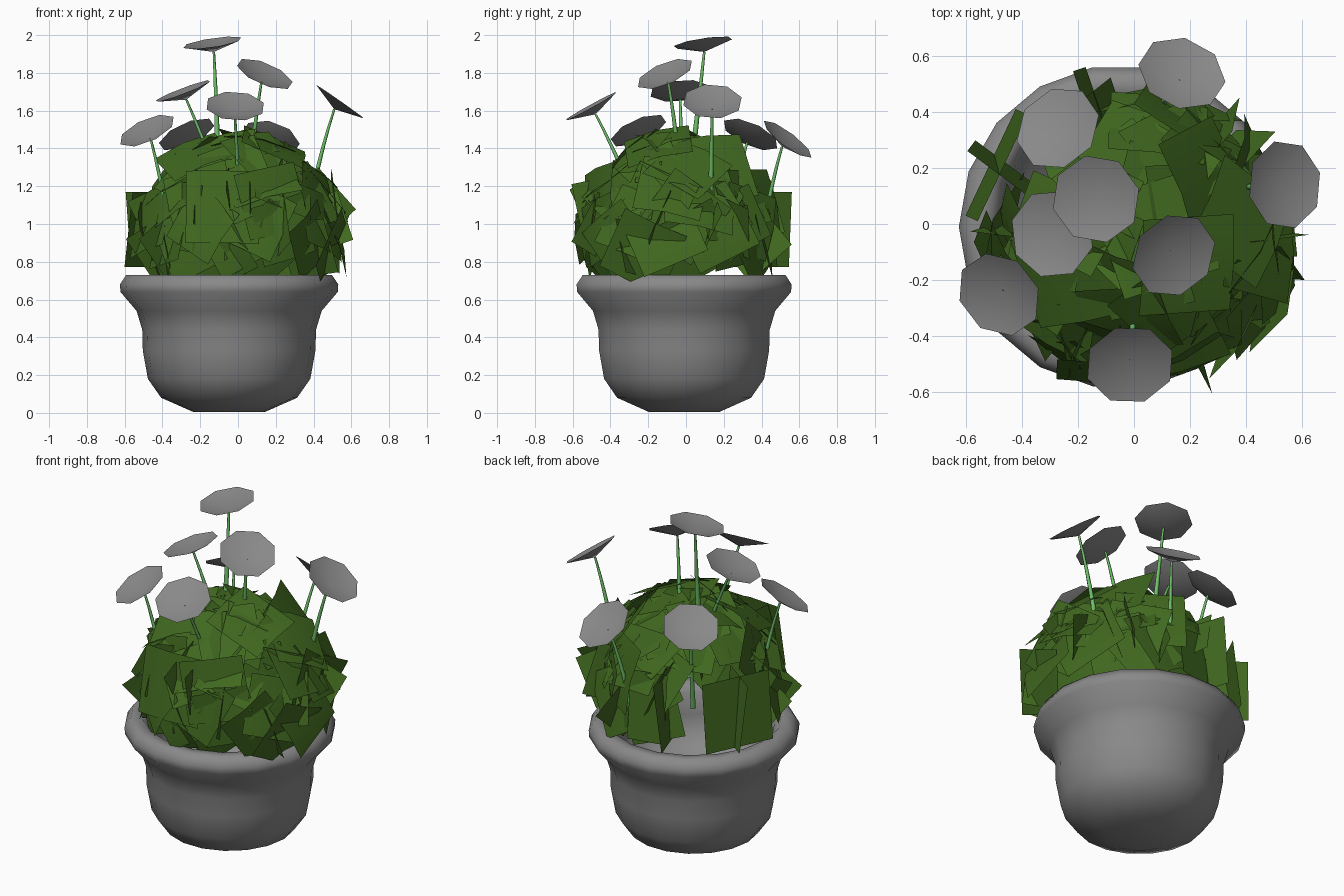
import bpy, bmesh, math, random
from mathutils import Vector, Matrix

random.seed(5)
cube = bpy.data.objects.get("Cube")
if cube:
    bpy.data.objects.remove(cube, do_unlink=True)


def material(name, rgb):
    m = bpy.data.materials.new(name)
    m.use_nodes = True
    m.diffuse_color = (*rgb, 1)
    m.node_tree.nodes["Principled BSDF"].inputs["Base Color"].default_value = (*rgb, 1)
    return m


grey = material("plain grey", (0.25, 0.25, 0.25))
leaf_green = material("leaf green", (0.052, 0.14, 0.014))
stem_green = material("stem green", (0.16, 0.52, 0.14))


def make_object(name, bm, mat, smooth=True):
    mesh = bpy.data.meshes.new(name)
    bm.to_mesh(mesh)
    bm.free()
    mesh.materials.append(mat)
    for p in mesh.polygons:
        p.use_smooth = smooth
    ob = bpy.data.objects.new(name, mesh)
    bpy.context.collection.objects.link(ob)
    return ob


# Pot: lathed profile with a rolled rim and hollow inside
profile = [(0, 0.005), (0.19, 0.005), (0.36, 0.08), (0.43, 0.18), (0.457, 0.33),
           (0.46, 0.44), (0.49, 0.54), (0.575, 0.64), (0.578, 0.68), (0.545, 0.73),
           (0.48, 0.73), (0.44, 0.68), (0.42, 0.56), (0.40, 0.40), (0, 0.38)]
bm = bmesh.new()
verts = [bm.verts.new((r, 0, z)) for r, z in profile]
edges = [bm.edges.new(pair) for pair in zip(verts, verts[1:])]
bmesh.ops.spin(bm, geom=verts + edges, axis=(0, 0, 1), cent=(0, 0, 0),
               angle=math.tau, steps=18, use_duplicate=False)
bmesh.ops.remove_doubles(bm, verts=bm.verts, dist=0.0005)
bmesh.ops.recalc_face_normals(bm, faces=bm.faces)
pot = make_object("pot", bm, grey)
pot.location = (-0.047, -0.01, 0)


# Foliage: square leaf cards laid over a dome
def card(bm, centre, normal, roll, w, h, bend=0.0):
    rot = Vector(normal).to_track_quat('Z', 'Y').to_matrix() @ Matrix.Rotation(roll, 3, 'Z')
    rows = []
    for v in (-0.5, 0, 0.5):
        lift = bend * (1 - 4 * v * v)
        rows.append([bm.verts.new(Vector(centre) + rot @ Vector((u * w, v * h, lift)))
                     for u in (-0.5, 0.5)])
    for a, b in zip(rows, rows[1:]):
        bm.faces.new((a[0], a[1], b[1], b[0]))


dome_centre = Vector((0.02, -0.04, 0.94))
bm = bmesh.new()
count = 84
for i in range(count):
    up = 1 - 1.2 * (i + 0.5) / count
    ang = i * math.pi * (3 - math.sqrt(5))
    flat = math.sqrt(1 - up * up)
    d = Vector((flat * math.cos(ang), flat * math.sin(ang), up))
    # the back right side of the clump is sparse
    if d.x < -0.3 and d.y > 0.1 and up < 0.75:
        continue
    reach = random.uniform(0.43, 0.51) - 0.05 * max(d.y, 0)
    jitter = Vector([random.uniform(-0.27, 0.27) for _ in range(3)])
    size = random.uniform(0.31, 0.39)
    card(bm, dome_centre + d * reach, d + jitter, random.uniform(0, math.pi),
         size, size, 0.02)

# Leaf cards standing on edge between the others
for i in range(18):
    ang = i * 2.4
    d = Vector((math.cos(ang), math.sin(ang), random.uniform(-0.2, 0.5))).normalized()
    if d.x < -0.3 and d.y > 0.1:
        continue
    side = Vector((-math.sin(ang), math.cos(ang), random.uniform(-0.4, 0.4)))
    card(bm, dome_centre + d * 0.42, side, random.uniform(0, 3), 0.3, 0.3)

# Crossed upright cards at the sparse corner
for x, y, ang, length in ((-0.49, 0.21, 1.13, 0.42), (-0.46, 0.19, -0.64, 0.3),
                          (-0.15, 0.42, 1.9, 0.28), (-0.05, 0.44, 0.2, 0.22)):
    card(bm, (x, y, 0.97), (-math.sin(ang), math.cos(ang), 0.12), 0, length, 0.4)
make_object("foliage", bm, leaf_green)

# Flowers: eight-sided dishes, each on a bent tapering stem
flowers = [  # centre, tilt in x and y, foot of the stem
    ((0.17, 0.535, 1.445), (0.3, 0.75), (0.08, 0.40)),
    ((-0.27, 0.34, 1.47), (-0.45, 0.45), (-0.20, 0.22)),
    ((-0.135, 0.09, 1.955), (-0.15, -0.15), (-0.11, 0.04)),
    ((-0.29, -0.035, 1.70), (-0.38, -0.1), (-0.08, -0.02)),
    ((0.14, -0.11, 1.79), (0.42, -0.42), (0.06, -0.03)),
    ((0.535, 0.14, 1.645), (0.7, 0.03), (0.38, 0.13)),
    ((-0.48, -0.25, 1.49), (-0.45, -0.45), (-0.36, -0.18)),
    ((-0.015, -0.50, 1.62), (0.06, -0.55), (0.01, -0.25)),
]
for n, (centre, tilt, foot) in enumerate(flowers, 1):
    normal = Vector((*tilt, 1)).normalized()
    rot = normal.to_track_quat('Z', 'Y').to_matrix()
    bm = bmesh.new()
    apex = Vector(centre) - normal * 0.045
    hub = bm.verts.new(apex)
    rim = [bm.verts.new(Vector(centre) + rot @ Vector((
        0.16 * math.cos((k + 0.3) * math.tau / 8),
        0.16 * math.sin((k + 0.3) * math.tau / 8), 0.005))) for k in range(8)]
    for a, b in zip(rim, rim[1:] + rim[:1]):
        bm.faces.new((hub, a, b))
    make_object(f"flower_{n}", bm, grey)

    base = Vector((*foot, centre[2] - 0.55))
    bend = apex.lerp(base, 0.5) + Vector((0, 0, 0.02)) - Vector((*tilt, 0)) * 0.02
    bm = bmesh.new()
    rings = []
    for s in range(6):
        t = s / 5
        p = base * (1 - t) ** 2 + bend * 2 * t * (1 - t) + apex * t * t
        r = 0.016 - 0.009 * t
        rings.append([bm.verts.new(p + Vector((r * math.cos(k * math.tau / 5),
                                               r * math.sin(k * math.tau / 5), 0)))
                      for k in range(5)])
    for lo, hi in zip(rings, rings[1:]):
        for k in range(5):
            j = (k + 1) % 5
            bm.faces.new((lo[k], lo[j], hi[j], hi[k]))
    make_object(f"stem_{n}", bm, stem_green)
